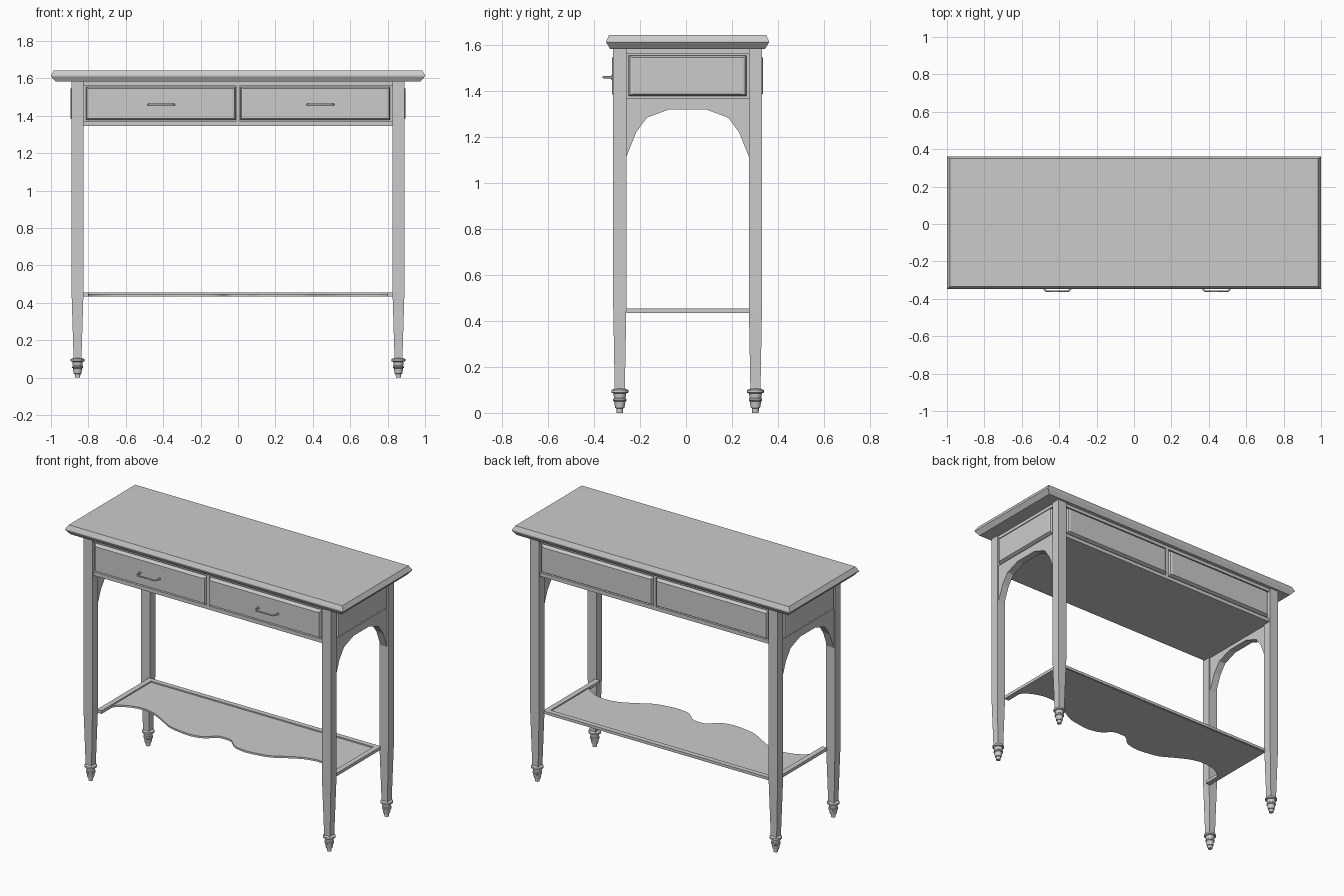
import bpy, bmesh, math
from mathutils import Matrix, Vector

cube = bpy.data.objects.get("Cube")
if cube:
    bpy.data.objects.remove(cube, do_unlink=True)

paint = bpy.data.materials.new("light grey")
paint.use_nodes = True
GREY = (0.6, 0.6, 0.6, 1)
paint.diffuse_color = GREY
paint.node_tree.nodes["Principled BSDF"].inputs["Base Color"].default_value = GREY

CY = 0.007                      # depth centre of the table body
LEG_X, LEG_Y = 0.858, 0.295     # leg centres
IN_X, IN_Y = 0.826, 0.266       # clear space between legs
APRON, TOP = 1.346, 1.583       # apron bottom and top


def finish(name, bm, matrix=Matrix()):
    bmesh.ops.recalc_face_normals(bm, faces=bm.faces)
    bm.transform(Matrix.Translation((0, CY, 0)) @ matrix)
    mesh = bpy.data.meshes.new(name)
    bm.to_mesh(mesh)
    bm.free()
    mesh.materials.append(paint)
    ob = bpy.data.objects.new(name, mesh)
    bpy.context.scene.collection.objects.link(ob)
    return ob


def loft(name, rings, matrix=Matrix()):
    """Skin a stack of closed rings and cap both ends."""
    bm = bmesh.new()
    rows = [[bm.verts.new(p) for p in ring] for ring in rings]
    n = len(rows[0])
    for a, b in zip(rows, rows[1:]):
        for i in range(n):
            j = (i + 1) % n
            bm.faces.new((a[i], a[j], b[j], b[i]))
    bm.faces.new(rows[0])
    bm.faces.new(rows[-1])
    return finish(name, bm, matrix)


def rect(hx, hy, z):
    return [(-hx, -hy, z), (hx, -hy, z), (hx, hy, z), (-hx, hy, z)]


def circle(r, z, n=16):
    return [(r * math.cos(2 * math.pi * i / n), r * math.sin(2 * math.pi * i / n), z)
            for i in range(n)]


def box(name, lo, hi):
    lo, hi = Vector(lo), Vector(hi)
    c, h = (lo + hi) / 2, (hi - lo) / 2
    return loft(name, [rect(h.x, h.y, -h.z), rect(h.x, h.y, h.z)], Matrix.Translation(c))


def panel(name, half_w, half_h, centre, turn):
    """Raised, bevelled panel facing outwards; turn is 0 for the front."""
    m = (Matrix.Translation(centre) @ Matrix.Rotation(turn, 4, "Z")
         @ Matrix.Rotation(math.pi / 2, 4, "X"))
    loft(name, [rect(half_w, half_h, -0.03), rect(half_w, half_h, -0.018),
                rect(half_w - 0.006, half_h - 0.006, -0.004),
                rect(half_w - 0.02, half_h - 0.008, 0)], m)


# Table top with bevelled edge
loft("table_top", [rect(0.975, 0.337, TOP), rect(1, 0.354, 1.611),
                   rect(1, 0.354, 1.617), rect(0.984, 0.342, 1.643)])

# Tapered legs on turned feet
FOOT = [(0.014, 0), (0.015, 0.02), (0.02, 0.021), (0.025, 0.05), (0.029, 0.053),
        (0.029, 0.06), (0.025, 0.064), (0.028, 0.085), (0.037, 0.088),
        (0.037, 0.099), (0.024, 0.105)]
for sx, side in ((1, "left"), (-1, "right")):
    for sy, end in ((-1, "front"), (1, "back")):
        place = Matrix.Translation((sx * LEG_X, sy * LEG_Y, 0))
        loft(f"{end}_{side}_leg", [rect(0.021, 0.022, 0.1), rect(0.032, 0.0285, 0.46),
                                   rect(0.032, 0.0285, TOP)], place)
        foot = loft(f"{end}_{side}_foot", [circle(r, z) for r, z in FOOT], place)
        bpy.ops.object.select_all(action="DESELECT")
        foot.select_set(True)
        bpy.context.view_layer.objects.active = foot
        bpy.ops.object.shade_smooth_by_angle(angle=math.radians(30))

# Apron body with rails, centre stiles and raised panels
box("apron_body", (-0.868, -0.3, APRON), (0.868, 0.3, TOP))
MID_Z = 1.466
for z0, z1, label in ((APRON, 1.37, "lower"), (1.562, TOP, "upper")):
    box(f"{label}_rail_long", (-IN_X, -0.314, z0), (IN_X, 0.314, z1))
    box(f"{label}_rail_side", (-0.882, -IN_Y, z0), (0.882, IN_Y, z1))
box("centre_stile", (-0.01, -0.314, 1.37), (0.01, 0.314, 1.562))
for sx, side in ((1, "left"), (-1, "right")):
    panel(f"{side}_drawer_front", 0.4, 0.088, (sx * 0.413, -0.329, MID_Z), 0)
    panel(f"{side}_back_panel", 0.4, 0.088, (sx * 0.413, 0.327, MID_Z), math.pi)
    panel(f"{side}_end_panel", 0.256, 0.088, (sx * 0.896, 0, MID_Z), sx * math.pi / 2)

# Arched brackets between the legs at each end
half_arch = [(IN_Y, 1.115), (0.224, 1.22), (0.177, 1.284), (0.08, 1.32)]
arch = half_arch + [(-y, z) for y, z in reversed(half_arch)]
for sx, side in ((1, "left"), (-1, "right")):
    bm = bmesh.new()
    rows = [[[bm.verts.new((sx * x, y, h)) for h in (z, APRON + 0.004)] for y, z in arch]
            for x in (0.834, 0.882)]
    inner, outer = rows
    for i in range(len(arch) - 1):
        for row in rows:
            bm.faces.new((row[i][0], row[i + 1][0], row[i + 1][1], row[i][1]))
        for k in (0, 1):
            bm.faces.new((inner[i][k], inner[i + 1][k], outer[i + 1][k], outer[i][k]))
    for i in (0, -1):
        bm.faces.new((inner[i][0], inner[i][1], outer[i][1], outer[i][0]))
    finish(f"{side}_arch", bm)

# Shelf with a wavy front edge, smoothed through a few control points
wave = [(0, -0.14), (0.05, -0.148), (0.11, -0.2), (0.19, -0.22), (0.27, -0.214),
        (0.36, -0.195), (0.45, -0.145), (0.54, -0.1), (0.63, -0.083),
        (0.72, -0.1), (0.79, -0.145), (IN_X, -0.21)]


def smooth_path(pts, steps=4):
    pts = [Vector(p) for p in pts]
    ext = [2 * pts[0] - pts[1]] + pts + [2 * pts[-1] - pts[-2]]
    out = []
    for a, b, c, d in zip(ext, ext[1:], ext[2:], ext[3:]):
        for s in range(steps):
            t = s / steps
            out.append(0.5 * (2 * b + (c - a) * t + (2 * a - 5 * b + 4 * c - d) * t * t
                              + (3 * b - a - 3 * c + d) * t ** 3))
    return out + [pts[-1]]


edge = smooth_path(wave)
edge = [(-x, y) for x, y in reversed(edge[1:])] + [(x, y) for x, y in edge]
bm = bmesh.new()
cols = [[bm.verts.new(p) for p in ((x, y, 0.434), (x, IN_Y, 0.434),
                                  (x, IN_Y, 0.446), (x, y, 0.446))] for x, y in edge]
for a, b in zip(cols, cols[1:]):
    for i in range(4):
        j = (i + 1) % 4
        bm.faces.new((a[i], a[j], b[j], b[i]))
bm.faces.new(cols[0])
bm.faces.new(cols[-1])
finish("shelf", bm)
box("shelf_back_rim", (-IN_X, IN_Y - 0.025, 0.436), (IN_X, IN_Y + 0.008, 0.454))
for sx, side in ((1, "left"), (-1, "right")):
    xs = sorted((sx * 0.8, sx * 0.834))
    box(f"shelf_{side}_rim", (xs[0], -IN_Y, 0.434), (xs[1], IN_Y, 0.454))

# Drawer pulls: bent bars with small round mounts
for cx, side in ((0.441, "left"), (-0.41, "right")):
    curve = bpy.data.curves.new(f"{side}_pull", "CURVE")
    curve.dimensions = "3D"
    curve.bevel_depth = 0.005
    curve.bevel_resolution = 2
    curve.use_fill_caps = True
    path = [(-0.07, -0.32), (-0.07, -0.356), (-0.06, -0.366),
            (0.06, -0.366), (0.07, -0.356), (0.07, -0.32)]
    spline = curve.splines.new("POLY")
    spline.points.add(len(path) - 1)
    for point, (x, y) in zip(spline.points, path):
        point.co = (cx + x, y + CY, 1.46, 1)
    curve.materials.append(paint)
    bpy.context.scene.collection.objects.link(bpy.data.objects.new(f"{side}_pull", curve))
    for dx in (-0.07, 0.07):
        turn = Matrix.Translation((cx + dx, -0.329, 1.46)) @ Matrix.Rotation(math.pi / 2, 4, "X")
        loft(f"{side}_pull_mount", [circle(0.009, -0.002, 12), circle(0.009, 0.005, 12)], turn)
